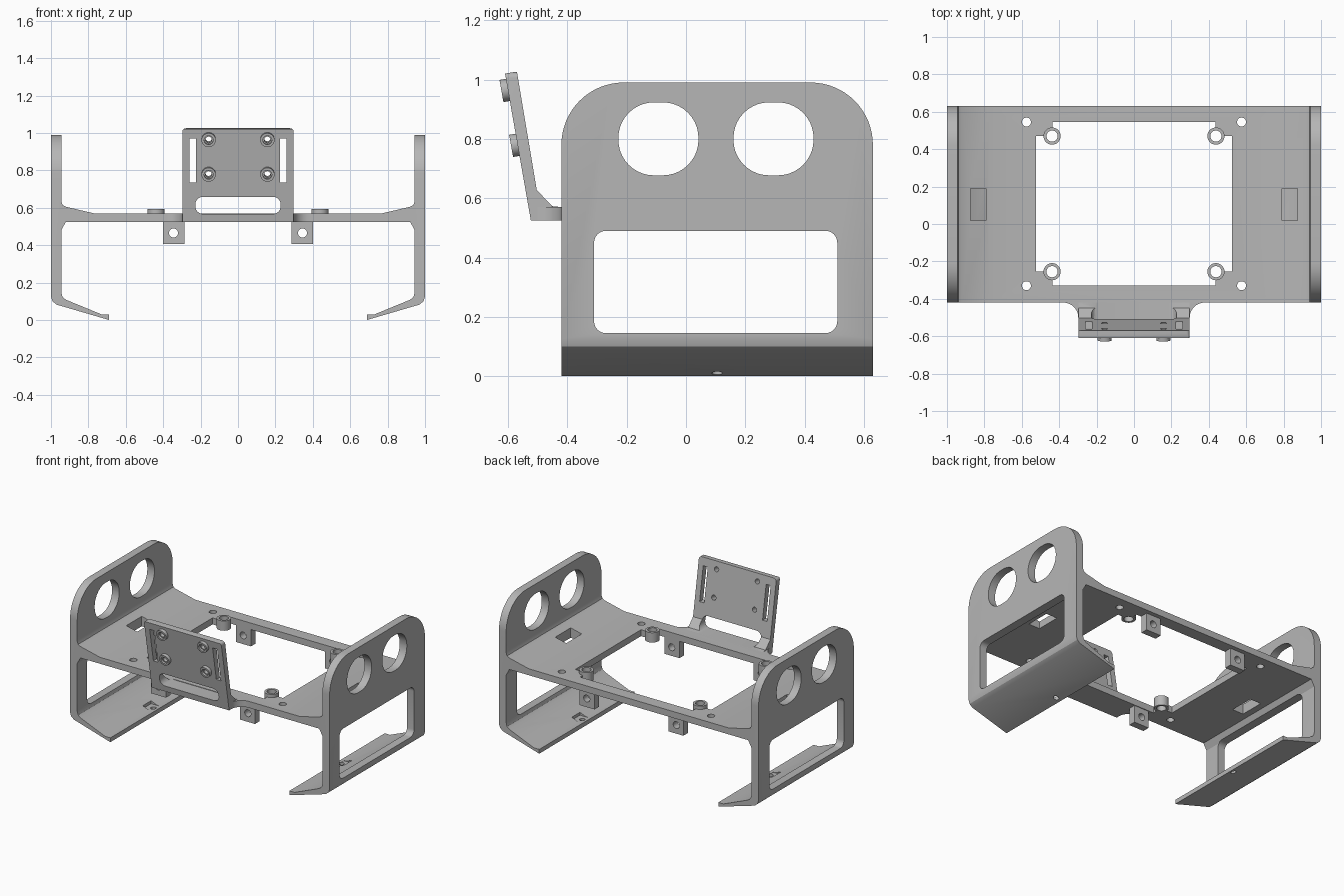
import bpy
import bmesh
from math import sin, cos, pi, radians
from mathutils import Matrix, Vector

cube = bpy.data.objects.get("Cube")
if cube:
    bpy.data.objects.remove(cube, do_unlink=True)

grey = bpy.data.materials.new("matte_grey")
grey.use_nodes = True
colour = (0.47, 0.47, 0.47, 1)
grey.diffuse_color = colour
grey.node_tree.nodes["Principled BSDF"].inputs["Base Color"].default_value = colour

FRONT, BACK = -0.42, 0.63          # depth of the frame
DECK_LOW, DECK_TOP = 0.525, 0.57   # deck thickness


def prism(name, points, axis, lo, hi, matrix=None):
    """Extrude a flat outline along one axis."""
    def place(p, d):
        return {"x": (d, p[0], p[1]), "y": (p[0], d, p[1]), "z": (p[0], p[1], d)}[axis]
    bm = bmesh.new()
    face = bm.faces.new([bm.verts.new(place(p, lo)) for p in points])
    new = bmesh.ops.extrude_face_region(bm, geom=[face])["geom"]
    shift = Vector(place((0, 0), hi - lo))
    bmesh.ops.translate(bm, vec=shift, verts=[v for v in new if isinstance(v, bmesh.types.BMVert)])
    bmesh.ops.recalc_face_normals(bm, faces=bm.faces)
    if matrix:
        bm.transform(matrix)
    mesh = bpy.data.meshes.new(name)
    bm.to_mesh(mesh)
    bm.free()
    mesh.materials.append(grey)
    obj = bpy.data.objects.new(name, mesh)
    bpy.context.scene.collection.objects.link(obj)
    return obj


def arc(cx, cy, r, start, end, n=12):
    return [(cx + r * cos(radians(start + (end - start) * i / n)),
             cy + r * sin(radians(start + (end - start) * i / n))) for i in range(n + 1)]


def circle(cx, cy, r, n=28):
    return arc(cx, cy, r, 0, 360, n)[:-1]


def rounded(x0, x1, y0, y1, r, n=6):
    """Rectangle with rounded corners."""
    return (arc(x1 - r, y1 - r, r, 0, 90, n) + arc(x0 + r, y1 - r, r, 90, 180, n)
            + arc(x0 + r, y0 + r, r, 180, 270, n) + arc(x1 - r, y0 + r, r, 270, 360, n))


def rect(x0, x1, y0, y1):
    return [(x0, y0), (x1, y0), (x1, y1), (x0, y1)]


def combine(obj, other, operation="DIFFERENCE"):
    """Apply a boolean and discard the helper."""
    other.hide_render = True
    mod = obj.modifiers.new("cut", "BOOLEAN")
    mod.operation, mod.object, mod.solver = operation, other, "EXACT"
    graph = bpy.context.evaluated_depsgraph_get()
    mesh = bpy.data.meshes.new_from_object(obj.evaluated_get(graph))
    obj.modifiers.clear()
    obj.data = mesh
    bpy.data.objects.remove(other, do_unlink=True)


def cut(obj, points, axis, lo, hi, matrix=None):
    combine(obj, prism("cutter", points, axis, lo, hi, matrix))


# Frame: deck, side walls and inward feet as one mirrored profile
half = [(0.77, DECK_TOP), (0.92, 0.605), (0.938, 0.615), (0.945, 0.635), (0.945, 0.99), (1, 0.99),
        (1, 0.125), (0.992, 0.1), (0.97, 0.082), (0.69, 0.0), (0.69, 0.03), (0.73, 0.03),
        (0.92, 0.108), (0.938, 0.123), (0.945, 0.147), (0.945, 0.48), (0.92, DECK_LOW)]
frame = prism("frame", half + [(-x, z) for x, z in reversed(half)], "y", FRONT, BACK)

# Deck opening with corner pads kept
X, Y0, Y1, PX, PY = 0.525, -0.33, 0.545, 0.09, 0.075
quarter = [(X, Y1 - PY), (X - PX, Y1 - PY), (X - PX, Y1)]
lower = [(X - PX, Y0), (X - PX, Y0 + PY), (X, Y0 + PY)]
opening = (quarter + [(-x, y) for x, y in reversed(quarter)]
           + [(-x, y) for x, y in reversed(lower)] + lower)
cut(frame, opening, "z", 0.4, 0.7)

# Rounded top corners of the side walls
R = 0.21
for edge, side in ((FRONT, 1), (BACK, -1)):
    outline = [(edge + side * (R - R * cos(t * pi / 32)), 0.99 - R + R * sin(t * pi / 32))
               for t in range(17)]
    outline += [(edge + side * R, 1.1), (edge - side * 0.1, 1.1), (edge - side * 0.1, 0.99 - R)]
    cut(frame, outline, "x", -1.2, 1.2)

for s in (-1, 1):
    # Wall window and the two grip holes
    lo, hi = sorted((s * 0.90, s * 1.1))
    cut(frame, rounded(-0.31, 0.51, 0.145, 0.49, 0.04), "x", lo, hi)
    for cy in (-0.093, 0.295):
        cut(frame, rounded(cy - 0.135, cy + 0.135, 0.677, 0.923, 0.12, 10), "x", lo, hi)
    # Strap slot in the deck, with a recess and pin hole in the foot
    lo, hi = sorted((s * 0.79, s * 0.875))
    cut(frame, rect(lo, hi, 0.02, 0.19), "z", 0.4, 0.75)
    lo, hi = sorted((s * 0.715, s * 0.775))
    cut(frame, rect(lo, hi, 0.06, 0.15), "z", 0.028, 0.2)
    cut(frame, circle(s * 0.725, 0.105, 0.018, 16), "z", -0.1, 0.1)
    for y in (-0.33, 0.545):
        cut(frame, circle(s * 0.575, y, 0.024), "z", 0.4, 0.7)

# Standoffs on the corner pads and lugs under the deck
for s, side in ((-1, "right"), (1, "left")):
    for y, lug_y, end in ((-0.255, -0.385, "front"), (0.47, 0.55, "back")):
        cut(frame, circle(s * 0.438, y, 0.03), "z", 0.4, 0.7)
        standoff = prism(f"standoff_{end}_{side}", circle(s * 0.438, y, 0.046),
                         "z", DECK_LOW, 0.593)
        cut(standoff, circle(s * 0.438, y, 0.03), "z", 0.4, 0.7)
        lo, hi = sorted((s * 0.285, s * 0.40))
        lug = prism(f"lug_{end}_{side}", rect(lo, hi, 0.405, DECK_LOW), "y", lug_y, lug_y + 0.05)
        cut(lug, circle(s * 0.345, 0.465, 0.024), "y", lug_y - 0.1, lug_y + 0.1)

# Tilted mounting plate with its foot and gusset
section = [(FRONT, DECK_LOW), (-0.523, DECK_LOW), (-0.61, 1.02), (-0.57, 1.027),
           (-0.503, 0.627), (-0.45, 0.573), (FRONT, DECK_TOP)]
plate = prism("mounting_plate", section, "x", -0.298, 0.298)
combine(plate, prism("keep", rounded(-0.298, 0.298, 0.3, 1.025, 0.02), "y", -0.8, -0.3),
        "INTERSECT")
cut(plate, rounded(-0.228, 0.228, 0.567, 0.658, 0.04), "y", -0.8, -0.421)

# Concave fillets joining the plate foot to the deck
for s, side in ((-1, "right"), (1, "left")):
    curve = [(s * x, y) for x, y in arc(0.378, -0.5, 0.08, 90, 180)]
    prism(f"plate_fillet_{side}", [(s * 0.298, FRONT)] + curve, "z", DECK_LOW, DECK_TOP)
    lo, hi = sorted((s * 0.225, s * 0.26))
    cut(plate, rect(lo, hi, 0.735, 0.97), "y", -0.8, -0.4)
    # Screw bosses square to the tilted face
    for z, level in ((0.78, "lower"), (0.965, "upper")):
        y = -0.523 - 0.176 * (z - DECK_LOW)
        tilt = Matrix.Translation((s * 0.157, y, z)) @ Matrix.Rotation(radians(10), 4, "X")
        cut(plate, circle(0, 0, 0.017, 16), "y", -0.1, 0.1, tilt)
        boss = prism(f"boss_{level}_{side}", circle(0, 0, 0.038), "y", -0.022, 0.002, tilt)
        cut(boss, circle(0, 0, 0.024), "y", -0.1, -0.008, tilt)
        cut(boss, circle(0, 0, 0.017, 16), "y", -0.1, 0.1, tilt)

# Smooth curved walls, keep hard edges
bpy.ops.object.select_all(action="DESELECT")
for obj in bpy.context.scene.objects:
    if obj.type == "MESH":
        obj.select_set(True)
        bpy.context.view_layer.objects.active = obj
bpy.ops.object.shade_smooth_by_angle(angle=radians(28))
